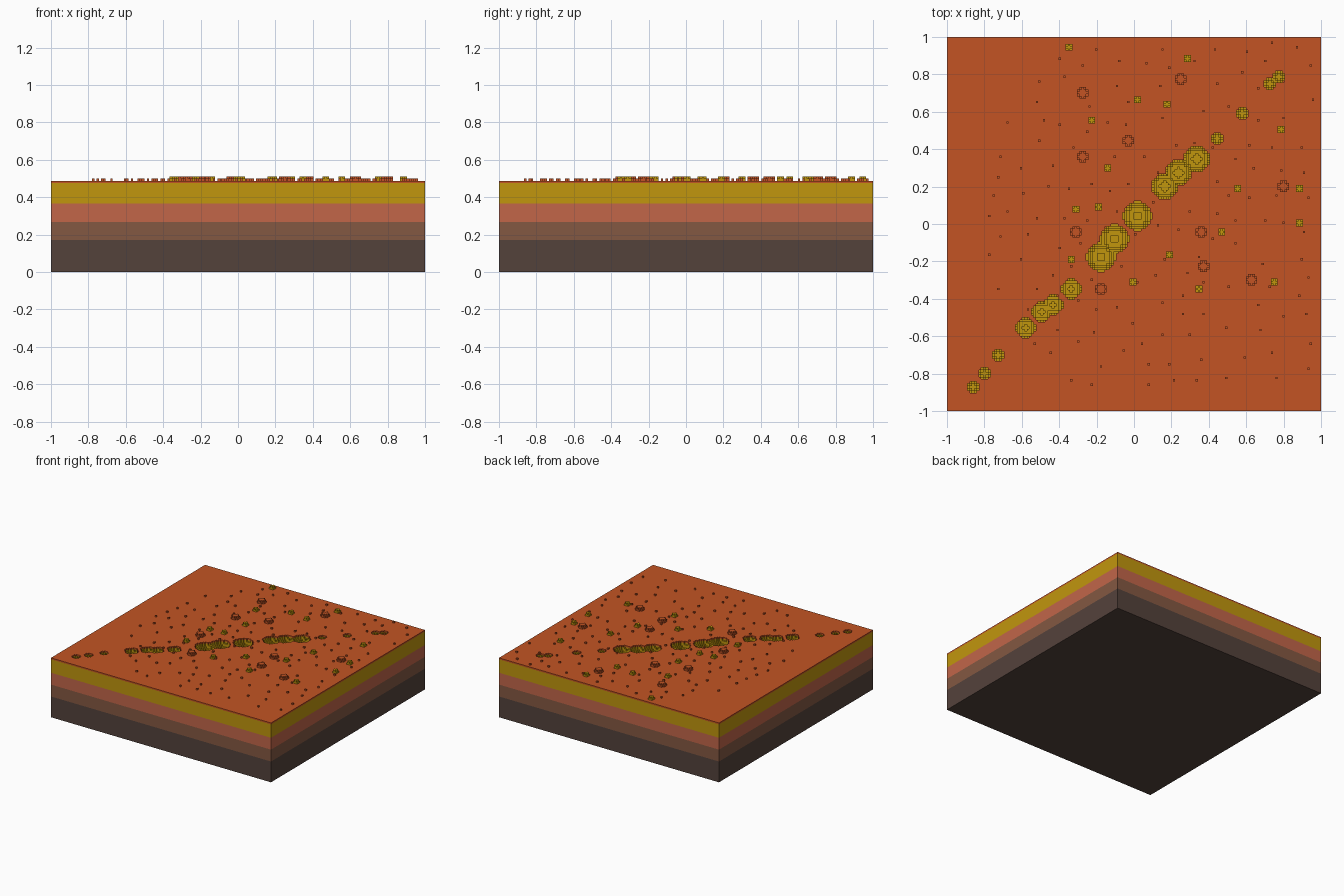
import bpy, bmesh, random
from math import sqrt

if "Cube" in bpy.data.objects:
    bpy.data.objects.remove(bpy.data.objects["Cube"])

N = 164               # cells along each side
V = 2 / N             # cell size
SURFACE = 40          # ground level in cells
LAYERS = [14, 22, 30, 39]


def material(name, rgb):
    m = bpy.data.materials.new(name)
    m.use_nodes = True
    lin = [((c / 255 + 0.055) / 1.055) ** 2.4 for c in rgb] + [1]
    m.diffuse_color = lin
    m.node_tree.nodes["Principled BSDF"].inputs["Base Color"].default_value = lin
    return m


MATS = [material("dark rock", (84, 66, 59)),
        material("brown earth", (132, 88, 66)),
        material("salmon clay", (194, 102, 73)),
        material("yellow ochre", (193, 150, 13)),
        material("orange sand", (195, 84, 36))]
YELLOW, ORANGE = 3, 4


def layer_at(z):
    return sum(z > top for top in LAYERS)


def cell(x, y):
    return round((x + 1) / V - 0.5), round((y + 1) / V - 0.5)


def finish(bm, name):
    mesh = bpy.data.meshes.new(name)
    bm.to_mesh(mesh)
    bm.free()
    for m in MATS:
        mesh.materials.append(m)
    obj = bpy.data.objects.new(name, mesh)
    bpy.context.collection.objects.link(obj)
    return obj


def terrain(name, levels, colour=None):
    """Stepped surface from {cell: level above ground}; missing cells are level 0."""
    bm = bmesh.new()

    def quad(points, mat):
        f = bm.faces.new([bm.verts.new((x * V - 1, y * V - 1, z * V)) for x, y, z in points])
        f.material_index = mat

    # flat tops, merged along each row
    for (i, j), h in levels.items():
        if levels.get((i - 1, j)) == h:
            continue
        end = i + 1
        while levels.get((end, j)) == h:
            end += 1
        z = SURFACE + h
        mat = layer_at(z - 0.5) if colour is None else colour
        quad([(i, j, z), (end, j, z), (end, j + 1, z), (i, j + 1, z)], mat)
    # vertical steps
    for (i, j), h in levels.items():
        for dx, dy in ((1, 0), (-1, 0), (0, 1), (0, -1)):
            for low in range(levels.get((i + dx, j + dy), 0), h):
                z = SURFACE + low
                cx, cy = i + 0.5 + dx / 2, j + 0.5 + dy / 2
                tx, ty = -dy / 2, dx / 2
                mat = layer_at(z + 0.5) if colour is None else colour
                quad([(cx - tx, cy - ty, z), (cx + tx, cy + ty, z),
                      (cx + tx, cy + ty, z + 1), (cx - tx, cy - ty, z + 1)], mat)
    bmesh.ops.remove_doubles(bm, verts=bm.verts, dist=V / 100)
    return finish(bm, name)


def ball(levels, x, y, r, sign, limit=9):
    """Raise or sink a round stepped shape centred on the ground."""
    ci, cj = cell(x, y)
    n = int(r) + 1
    for di in range(-n, n + 1):
        for dj in range(-n, n + 1):
            rest = r * r - di * di - dj * dj
            key = (ci + di, cj + dj)
            if rest >= 0 and 0 <= key[0] < N and 0 <= key[1] < N:
                h = min(int(sqrt(rest)) + 1, limit)
                levels[key] = sign * max(h, abs(levels.get(key, 0)))


# Layered slab without its top
bm = bmesh.new()
bmesh.ops.create_cube(bm, size=2)
for v in bm.verts:
    v.co.z = (v.co.z + 1) / 2 * SURFACE * V
for top in LAYERS:
    bmesh.ops.bisect_plane(bm, geom=bm.verts[:] + bm.edges[:] + bm.faces[:],
                           plane_co=(0, 0, top * V), plane_no=(0, 0, 1))
bm.normal_update()
bmesh.ops.delete(bm, geom=[f for f in bm.faces if f.normal.z > 0.5], context="FACES")
for f in bm.faces:
    f.material_index = layer_at(f.calc_center_median().z / V)
finish(bm, "ground_layers")

# Ground surface with a diagonal chain of round pits
PITS = [(-.86, -.87, 2.3), (-.8, -.8, 2.3), (-.73, -.7, 2.3), (-.58, -.56, 4.2),
        (-.495, -.475, 4.2), (-.435, -.435, 4.2), (-.34, -.345, 4.2),
        (-.18, -.18, 6.3), (-.1, -.075, 6.3), (.02, .04, 6.3), (.16, .2, 5.4),
        (.235, .27, 5.4), (.335, .345, 5.4), (.44, .46, 2.3), (.585, .59, 2.3),
        (.725, .745, 2.3), (.77, .79, 2.3)]
ground = {(i, j): 0 for j in range(N) for i in range(N)}
for x, y, r in PITS:
    ball(ground, x, y, r, -1)
terrain("ground_surface", ground)

# Small yellow boulders
BOULDERS = [(-.35, .94), (.29, .89), (.02, .67), (.175, .64), (-.225, .55), (-.14, .3),
            (-.31, .08), (-.195, .095), (-.34, -.19), (-.01, -.315), (.19, -.16),
            (.35, -.345), (.475, -.045), (.55, .195), (.79, .51), (.89, .19),
            (.89, 0), (.75, -.315)]
boulders = {}
for x, y in BOULDERS:
    ball(boulders, x, y, 1.45, 1)
terrain("yellow_boulders", boulders, YELLOW)

# Orange rock clumps
CLUMPS = [(-.27, .7), (.255, .775), (-.03, .445), (-.275, .36), (-.315, -.04), (.355, -.04),
          (.37, -.225), (.8, .2), (.625, -.295), (-.175, -.35)]
clumps = {}
for x, y in CLUMPS:
    ball(clumps, x, y, 2.3, 1, limit=2)
terrain("orange_clumps", clumps, ORANGE)

# Scattered single-cell pebbles, spaced apart and clear of everything else
random.seed(7)
pebbles, spots = {}, []
for _ in range(4000):
    x, y = random.uniform(-.78, .98), random.uniform(-.86, .97)
    key = cell(x, y)
    oval = ((x - .3) / 1.1) ** 2 + ((y - .05) / 1.15) ** 2
    free = not ground[key] and key not in boulders and key not in clumps
    if free and oval < 1 and all((x - a) ** 2 + (y - b) ** 2 > .0095 for a, b in spots):
        spots.append((x, y))
        pebbles[key] = 1
    if len(spots) == 150:
        break
terrain("pebbles", pebbles, ORANGE)
